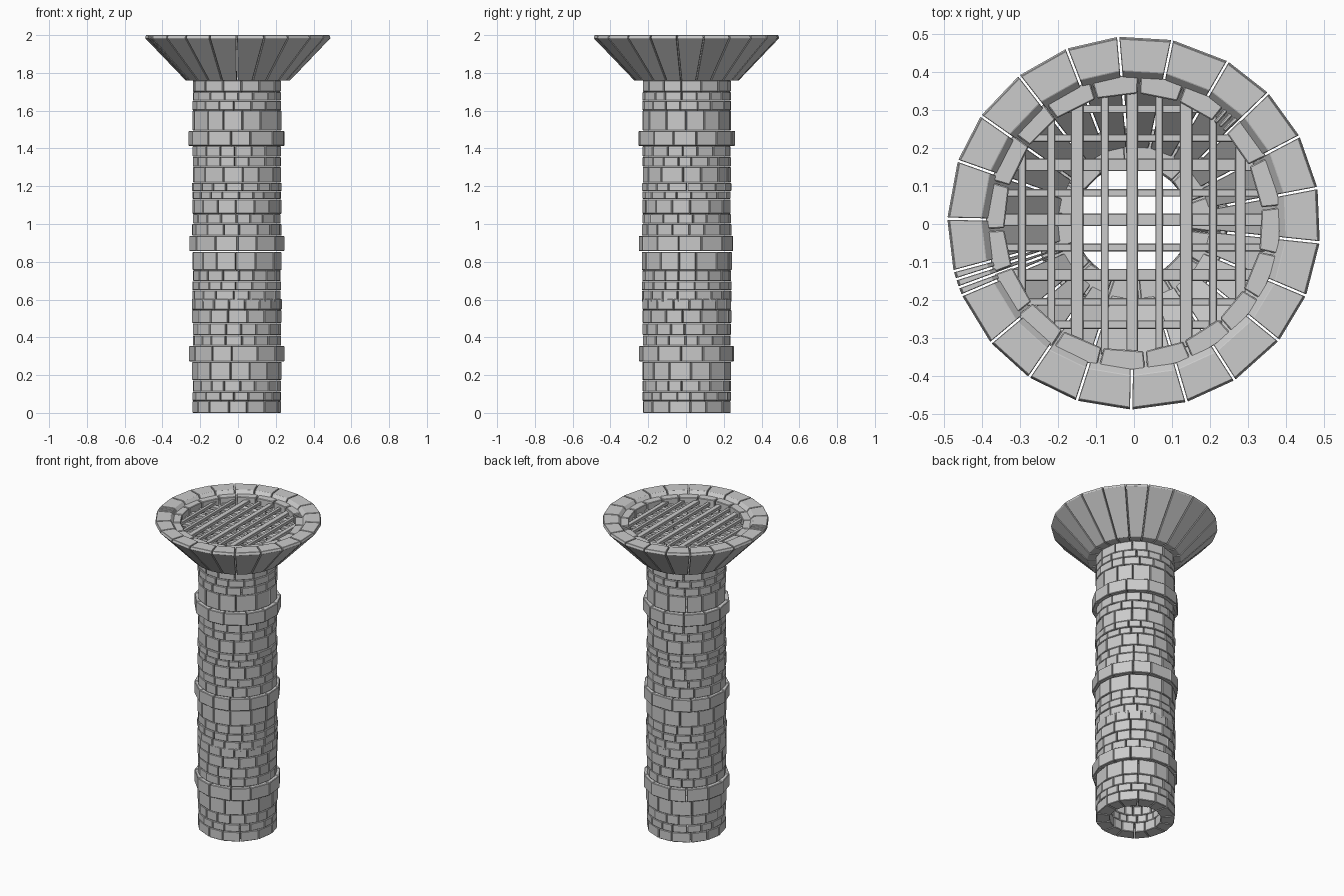
import bpy, bmesh, random
from math import cos, sin, pi, radians

if "Cube" in bpy.data.objects:
    bpy.data.objects.remove(bpy.data.objects["Cube"])

random.seed(7)
CX, CY = -0.006, 0.004   # slight offset of the shaft axis


def finish(name, bm, bevel):
    bmesh.ops.recalc_face_normals(bm, faces=bm.faces)
    me = bpy.data.meshes.new(name)
    bm.to_mesh(me)
    bm.free()
    ob = bpy.data.objects.new(name, me)
    bpy.context.collection.objects.link(ob)
    mod = ob.modifiers.new("worn_edges", 'BEVEL')
    mod.width = bevel
    mod.segments = 1
    mod.limit_method = 'ANGLE'
    mod.angle_limit = radians(40)
    return ob


def stone_ring(name, profile, n, start, slivers=0, gap=0.004, bevel=0.003,
               jitter=0.12, centre=(CX, CY)):
    """Ring of flat-sided stones; profile is a closed (radius, z) section."""
    thin = radians(2.6)
    step = (2 * pi - slivers * thin) / n
    cuts = [start + i * thin for i in range(slivers)]
    base = start + slivers * thin
    cuts += [base + i * step + (random.uniform(-jitter, jitter) * step if i else 0)
             for i in range(n)]
    cuts.append(start + 2 * pi)
    bm = bmesh.new()
    for a0, a1 in zip(cuts, cuts[1:]):
        loops = []
        for a, s in ((a0, 1), (a1, -1)):
            loop = []
            for r, z in profile:
                t = a + s * gap / 2 / r
                loop.append(bm.verts.new((centre[0] + r * cos(t),
                                          centre[1] + r * sin(t), z)))
            loops.append(loop)
        bm.faces.new(loops[0])
        bm.faces.new(loops[1][::-1])
        k = len(profile)
        for i in range(k):
            j = (i + 1) % k
            bm.faces.new((loops[0][i], loops[1][i], loops[1][j], loops[0][j]))
    return finish(name, bm, bevel)


# Shaft courses: heights, stones per ring, outer radius
W, B = 0.236, 0.254
courses = [
    (0.000, 0.062, 14, W), (0.064, 0.111, 18, W), (0.113, 0.172, 18, W),
    (0.174, 0.270, 14, W), (0.273, 0.354, 13, B), (0.356, 0.410, 18, W),
    (0.412, 0.474, 17, W), (0.476, 0.544, 15, W), (0.546, 0.604, 18, W),
    (0.588, 0.648, 17, W), (0.650, 0.696, 18, W), (0.698, 0.753, 18, W),
    (0.755, 0.852, 14, W), (0.857, 0.936, 13, B), (0.938, 1.000, 16, W),
    (1.002, 1.052, 18, W), (1.054, 1.131, 15, W), (1.133, 1.173, 19, W),
    (1.175, 1.218, 18, W), (1.220, 1.302, 14, W), (1.304, 1.355, 18, W),
    (1.357, 1.412, 17, W), (1.414, 1.493, 13, B), (1.495, 1.600, 14, W),
    (1.602, 1.652, 17, W), (1.654, 1.698, 18, W), (1.700, 1.760, 14, W),
]
for i, (z0, z1, n, r) in enumerate(courses):
    r += random.uniform(-0.002, 0.003)
    kind = "shaft_band" if n == 13 else "shaft_course"
    stone_ring(f"{kind}_{i + 1:02d}", [(0.153, z0), (r, z0), (r, z1), (0.153, z1)],
               n, random.uniform(0, 2 * pi))

# Flared stone basin with a few thin filler stones
stone_ring("flared_basin",
           [(0.20, 1.76), (0.277, 1.76), (0.492, 1.984), (0.487, 2.0), (0.402, 2.0)],
           21, radians(195), slivers=3, gap=0.006, bevel=0.004, jitter=0.06,
           centre=(0, 0.003))

# Inner ledge that holds the grate
stone_ring("grate_ledge",
           [(0.34, 1.925), (0.355, 1.925), (0.393, 1.98), (0.34, 1.98)],
           19, radians(44), slivers=3, gap=0.006, jitter=0.08, centre=(-0.002, 0.004))


# Grate bars, clipped to the round opening
def grate(name, bars, z, along_y):
    bm = bmesh.new()
    for p, w in bars:
        half = (0.352 ** 2 - p ** 2) ** 0.5
        verts = bmesh.ops.create_cube(bm, size=1)['verts']
        for v in verts:
            a, b = p + v.co.x * w, v.co.y * 2 * half
            v.co = (a, b, z + v.co.z * 0.02) if along_y else (b, a, z + v.co.z * 0.02)
    return finish(name, bm, 0.002)


grate("grate_bars_upper",
      [(-0.295, 0.02), (-0.218, 0.02), (-0.15, 0.033), (-0.077, 0.02), (-0.005, 0.03),
       (0.066, 0.02), (0.137, 0.033), (0.208, 0.02), (0.28, 0.028)], 1.952, True)
grate("grate_bars_lower",
      [(0.303, 0.022), (0.226, 0.02), (0.156, 0.033), (0.082, 0.02), (0.011, 0.033),
       (-0.062, 0.02), (-0.134, 0.032), (-0.205, 0.02), (-0.265, 0.022)], 1.936, False)
